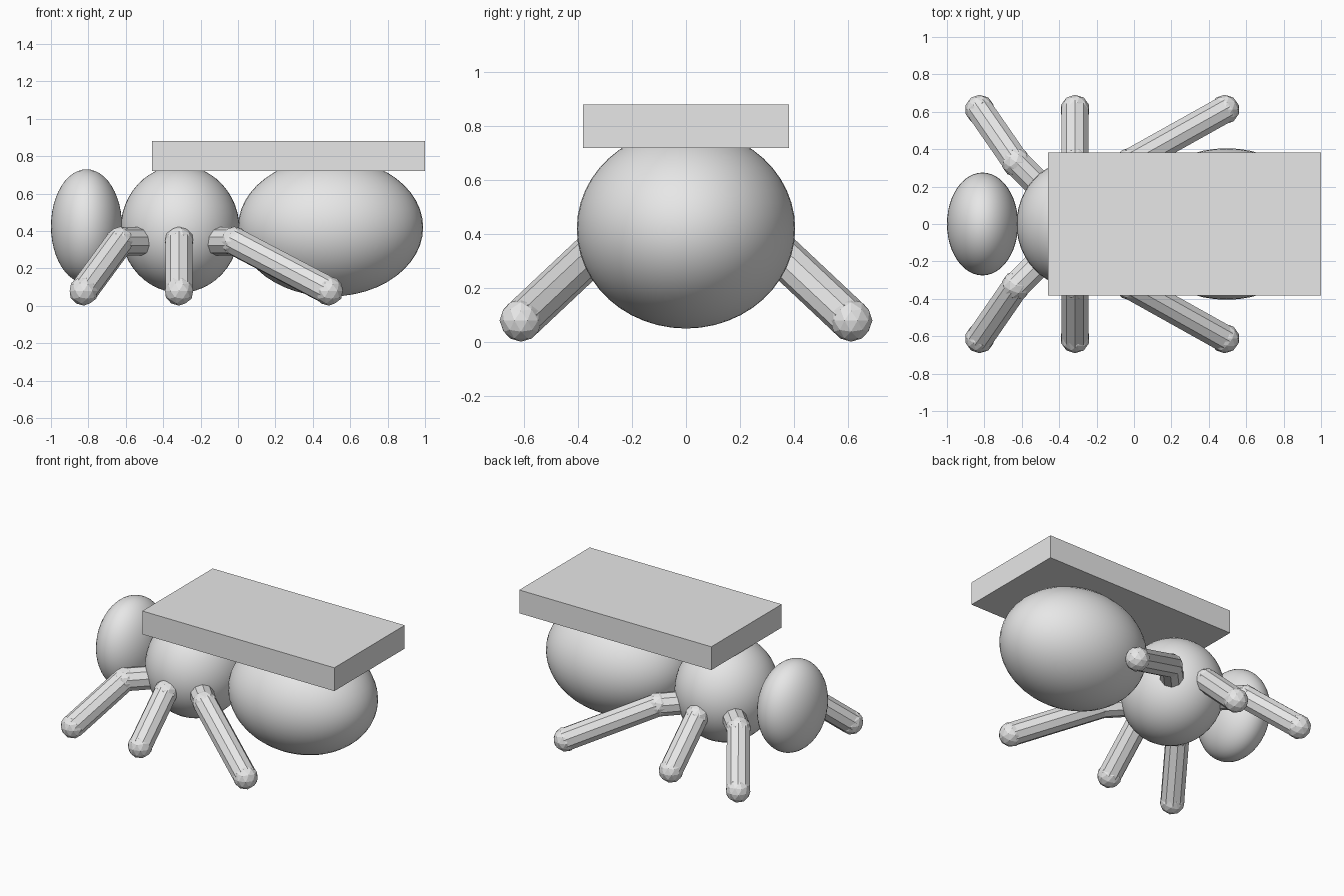
import bpy
from mathutils import Vector

cube = bpy.data.objects.get("Cube")
if cube:
    bpy.data.objects.remove(cube, do_unlink=True)

GREY = (0.8, 0.8, 0.8, 1)
grey = bpy.data.materials.new("plain grey")
grey.use_nodes = True
grey.diffuse_color = GREY
grey.node_tree.nodes["Principled BSDF"].inputs["Base Color"].default_value = GREY

LEG_RADIUS = 0.076


def finish(name, smooth=False):
    obj = bpy.context.object
    obj.name = name
    obj.data.materials.append(grey)
    if smooth:
        bpy.ops.object.shade_smooth()
    return obj


def ellipsoid(name, centre, radii):
    bpy.ops.mesh.primitive_uv_sphere_add(segments=48, ring_count=24, location=centre)
    bpy.context.object.scale = radii
    return finish(name, smooth=True)


def rod(name, start, end):
    start, end = Vector(start), Vector(end)
    axis = end - start
    bpy.ops.mesh.primitive_cylinder_add(
        vertices=10, radius=LEG_RADIUS, depth=axis.length, location=(start + end) / 2)
    bpy.context.object.rotation_euler = axis.to_track_quat("Z", "Y").to_euler()
    return finish(name)


def ball(name, centre):
    bpy.ops.mesh.primitive_ico_sphere_add(subdivisions=2, radius=0.079, location=centre)
    return finish(name)


# Three-part body
ellipsoid("head", (-0.81, 0, 0.425), (0.19, 0.275, 0.305))
ellipsoid("thorax", (-0.31, 0, 0.41), (0.318, 0.34, 0.34))
ellipsoid("abdomen", (0.495, 0, 0.42), (0.495, 0.405, 0.37))

# Flat slab carried on the back
bpy.ops.mesh.primitive_cube_add(size=1, location=(0.27, 0, 0.8))
bpy.context.object.scale = (1.46, 0.765, 0.16)
bpy.ops.object.transform_apply(location=False, rotation=False, scale=True)
finish("back_slab")

# Three pairs of bent legs: root x, knee x, foot x
legs = {
    "front": (-0.44, -0.63, -0.825),
    "middle": (-0.315, -0.315, -0.315),
    "rear": (-0.20, -0.02, 0.485),
}
for side, sign in (("left", 1), ("right", -1)):
    for pair, (root_x, knee_x, foot_x) in legs.items():
        # The model's head points along -x, sides are along y
        root = (root_x, sign * 0.14, 0.345)
        knee = (knee_x, sign * 0.33, 0.345)
        foot = (foot_x, sign * 0.612, 0.08)
        prefix = f"{pair}_{side}"
        rod(prefix + "_upper_leg", root, knee)
        ball(prefix + "_knee", knee)
        rod(prefix + "_lower_leg", knee, foot)
        ball(prefix + "_foot", foot)
